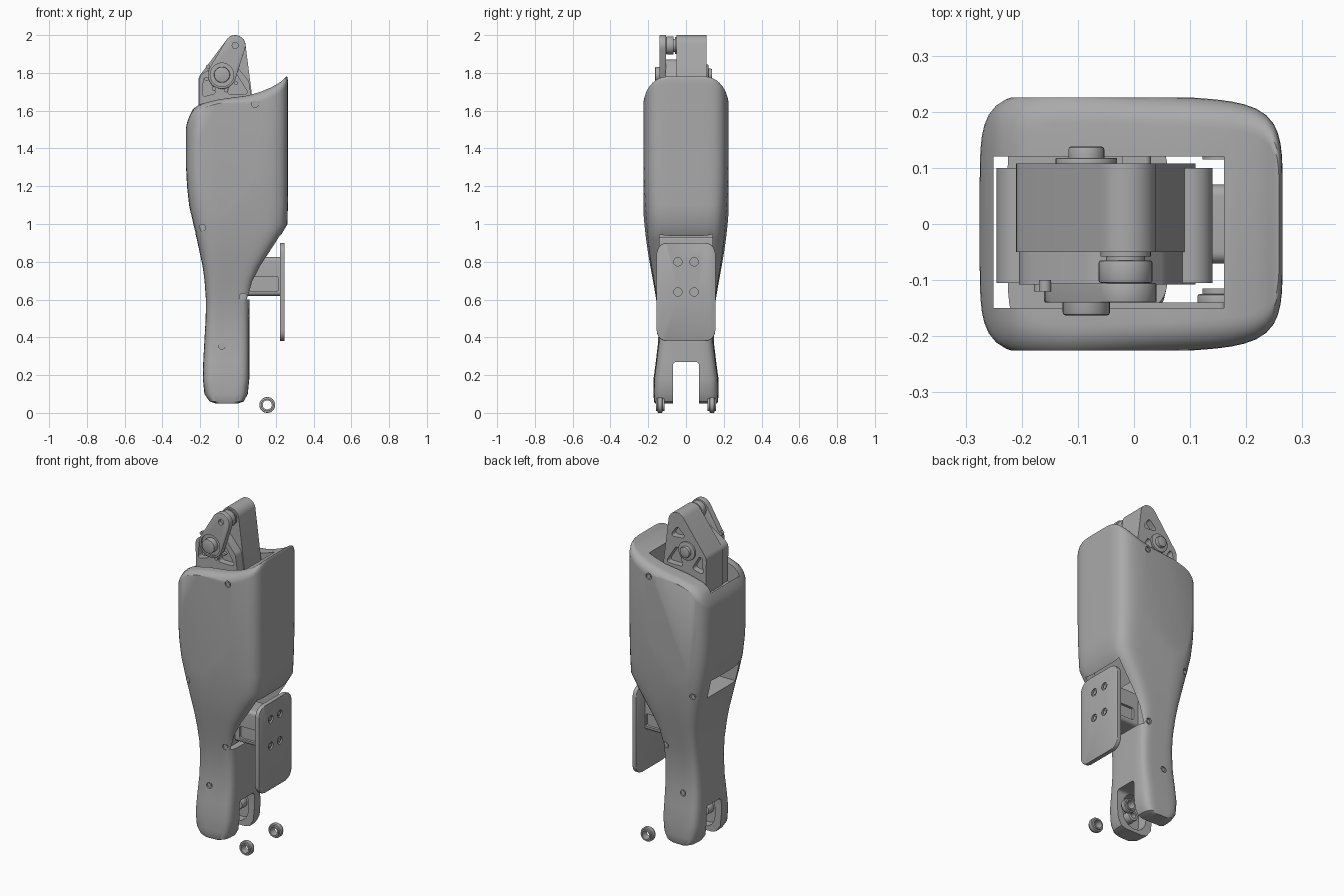
import bpy, bmesh, math
from mathutils import Vector
from mathutils.geometry import convex_hull_2d

if "Cube" in bpy.data.objects:
    bpy.data.objects.remove(bpy.data.objects["Cube"])

grey = bpy.data.materials.new("plain grey")
grey.use_nodes = True
COLOUR = (0.4, 0.4, 0.4, 1)
grey.diffuse_color = COLOUR
grey.node_tree.nodes["Principled BSDF"].inputs["Base Color"].default_value = COLOUR


def finish(name, bm):
    bmesh.ops.recalc_face_normals(bm, faces=bm.faces)
    mesh = bpy.data.meshes.new(name)
    bm.to_mesh(mesh)
    bm.free()
    mesh.materials.append(grey)
    ob = bpy.data.objects.new(name, mesh)
    bpy.context.collection.objects.link(ob)
    return ob


def hull(name, circles, a, b, axis="y", bevel=0):
    """Prism from a to b whose outline wraps a few circles (u, v, radius)."""
    pts = [Vector((u + r * math.cos(t * math.pi / 16), v + r * math.sin(t * math.pi / 16)))
           for u, v, r in circles for t in range(32)]
    outline = [pts[i] for i in convex_hull_2d(pts)]
    bm = bmesh.new()
    put = (lambda p, d: (p.x, d, p.y)) if axis == "y" else (lambda p, d: (d, p.x, p.y))
    ends = [[bm.verts.new(put(p, d)) for p in outline] for d in (a, b)]
    caps = [bm.faces.new(e) for e in ends]
    n = len(outline)
    for i in range(n):
        j = (i + 1) % n
        bm.faces.new((ends[0][i], ends[0][j], ends[1][j], ends[1][i]))
    if bevel:
        rims = list({e for f in caps for e in f.edges})
        bmesh.ops.bevel(bm, geom=rims, offset=bevel, segments=2, affect="EDGES", profile=0.5)
    return finish(name, bm)


def box(name, x0, x1, y0, y1, z0, z1, r=0.01):
    corners = [(x, z, r) for x in (x0 + r, x1 - r) for z in (z0 + r, z1 - r)]
    return hull(name, corners, y0, y1)


def cut(ob, *cutters):
    for c in cutters:
        c.hide_render = True
        mod = ob.modifiers.new("cut", "BOOLEAN")
        mod.operation, mod.solver, mod.object = "DIFFERENCE", "EXACT", c
        bpy.context.view_layer.objects.active = ob
        bpy.ops.object.modifier_apply(modifier=mod.name)
        bpy.data.objects.remove(c)


def interp(table, t):
    for p, q in zip(table, table[1:]):
        if t <= q[0]:
            k = max(0, (t - p[0]) / (q[0] - p[0]))
            return [a + (b - a) * k for a, b in zip(p[1:], q[1:])]
    return table[-1][1:]


# Housing: lofted rounded-square sections (height, left x, right x, half depth)
SECTIONS = [(.05, -.12, 0, .165), (.06, -.15, .03, .17), (.1, -.178, .052, .172),
            (.18, -.186, .06, .172), (.27, -.184, .06, .16), (.38, -.178, .06, .147),
            (.5, -.171, .06, .147), (.6, -.17, .062, .158), (.7, -.177, .085, .175),
            (.78, -.188, .125, .19), (.85, -.203, .17, .202), (.92, -.218, .215, .212),
            (1, -.238, .262, .221), (1.1, -.259, .264, .229), (1.2, -.27, .265, .234),
            (1.3, -.275, .265, .237), (1.4, -.275, .265, .237)]
TOP_EDGE = [(-.275, 1.56), (-.24, 1.61), (-.2, 1.635), (-.1, 1.66), (.05, 1.68),
            (.12, 1.7), (.18, 1.725), (.23, 1.755), (.265, 1.79)]
N = 96


def section(x0, x1, w):
    out = []
    for i in range(N):
        c, s = math.cos(2 * math.pi * i / N), math.sin(2 * math.pi * i / N)
        r = (abs(c) ** 6 + abs(s) ** 6) ** (-1 / 6)
        x = (x0 + x1) / 2 + r * c * (x1 - x0) / 2
        out.append((x, r * s * w * (1 - .24 * max(0, x + .1))))
    return out


bm = bmesh.new()
rings = [[bm.verts.new((x, y, z)) for x, y in section(a, b, w)] for z, a, b, w in SECTIONS]
ROUND = .055
for k in range(8):
    ang = k / 7 * math.pi / 2
    d, drop = ROUND * (1 - math.cos(ang)), ROUND * (1 - math.sin(ang))
    _, a, b, w = SECTIONS[-1]
    rings.append([bm.verts.new((x, y, interp(TOP_EDGE, x)[0] - drop))
                  for x, y in section(a + d, b - .15 * d, w - d)])
for lo, hi in zip(rings, rings[1:]):
    for i in range(N):
        j = (i + 1) % N
        bm.faces.new((lo[i], lo[j], hi[j], hi[i]))
for ring in (rings[0], rings[-1]):
    for i in range(N // 2):
        quad = [ring[i], ring[i + 1], ring[N - i - 1], ring[-i % N]]
        bm.faces.new(list(dict.fromkeys(quad)))
# Flat oval side panels
for side in (1, -1):
    res = bmesh.ops.bisect_plane(bm, geom=bm.verts[:] + bm.edges[:] + bm.faces[:],
                                 plane_co=(0, side * .225, 0), plane_no=(0, side, 0),
                                 clear_outer=True)
    edges = [e for e in res["geom_cut"] if isinstance(e, bmesh.types.BMEdge)]
    bmesh.ops.holes_fill(bm, edges=edges, sides=0)
housing = finish("housing", bm)

# Screw seats, placed on the housing skin
SCREWS = [(.09, 1.635), (-.19, .98), (.025, .615), (-.085, .355)]
seats = []
for x, z in SCREWS:
    for s in (1, -1):
        hit, loc, _, _ = housing.ray_cast((x, s, z), (0, -s, 0))
        seats.append((x, z, s, abs(loc.y)))
# Top cavity, lower opening and fork slot
cut(housing,
    box("cavity", -.25, .16, -.15, .12, .95, 2.1),
    box("opening", -.02, .225, -.14, .14, .6, 1.2),
    hull("fork_slot", [(s * .05, z, .02) for s in (1, -1) for z in (-.1, .25)], -.5, .5, "x"))
for s in (1, -1):
    cut(housing, hull("arm_pocket", [(-.062, .15, .08), (-.062, .2, .08)], s * .06, s * .13))
for x, z, s, y in seats:
    cut(housing, hull("seat", [(x, z, .018)], s * (y - .008), s * (y + .03)))
    hull("housing_screw", [(x, z, .011)], s * (y - .012), s * (y - .002))

# Pivot bosses inside the fork and loose bushings
for s in (1, -1):
    boss = hull("fork_boss", [(-.062, .16, .032)], s * .08, s * .14, bevel=.004)
    cut(boss, hull("bore", [(-.062, .16, .016)], s * .05, s * .12))
    bush = hull("bushing", [(.155, .042, .042)], s * .125, s * .15, bevel=.004)
    collar = hull("bushing_collar", [(.155, .042, .033)], s * .115, s * .16)
    for part in (bush, collar):
        cut(part, hull("bore", [(.155, .042, .024)], s * .05, s * .2))

# Mounting plate on a ribbed post
plate = hull("mounting_plate", [(s * .1, z, .055) for s in (1, -1) for z in (.435, .845)],
             .222, .247, "x", bevel=.004)
for y in (-.043, .043):
    for z in (.64, .8):
        cut(plate, hull("seat", [(y, z, .022)], .238, .3, "x"))
        hull("plate_screw", [(y, z, .012)], .23, .243, "x")
post = hull("plate_post", [(s * .05, z, .02) for s in (1, -1) for z in (.64, .805)], -.02, .225, "x")
for s in (1, -1):
    cut(post, box("groove", .06, .215, s * .055, s * .1, .645, .72))
box("post_base", -.03, .03, -.139, .139, .6, .93)

# Upper link: main block with recessed windows
HUB, TIP = (-.085, 1.79), (-.015, 1.945)
block = hull("upper_link", [(*TIP, .055), (-.16, 1.76, .05), (-.195, 1.3, .01), (.1, 1.4, .01)], -.05, .108)
WINDOWS = [[(-.02, 1.9), (-.05, 1.87), (.005, 1.865)],
           [(-.17, 1.76), (-.175, 1.69), (-.135, 1.7)],
           [(-.015, 1.78), (.035, 1.7), (-.04, 1.7)]]
for w in WINDOWS:
    cut(block, hull("window", [(x, z, .013) for x, z in w], .07, .2))
truss = hull("front_truss", [(-.16, 1.76, .045), (-.06, 1.82, .05), (.02, 1.74, .04),
                             (-.19, 1.4, .01), (.1, 1.4, .01)], -.108, -.05)
for w in WINDOWS[1:]:
    cut(truss, hull("window", [(x, z, .013) for x, z in w], -.2, -.07))
box("saddle", -.245, .14, -.105, .1, 1.2, 1.56, .04)

# Hub, lever and roller
lever = hull("lever", [(*TIP, .055), (*HUB, .075)], -.14, -.105, bevel=.003)
cut(lever, hull("pivot_hole", [(*TIP, .016)], -.2, -.12),
    hull("hub_seat", [(*HUB, .062)], -.2, -.13))
for a in range(5):
    t = math.radians(150 + a * 45)
    hull("hub_bolt", [(HUB[0] + .085 * math.cos(t), HUB[1] + .085 * math.sin(t), .011)], -.12, -.1)
hull("front_hub", [(*HUB, .042)], -.163, -.1, bevel=.005)
hull("rear_hub_ring", [(*HUB, .055)], .1, .118, bevel=.003)
hull("rear_hub", [(*HUB, .032)], .1, .138, bevel=.005)
hull("roller", [(*TIP, .048)], -.105, -.065, bevel=.004)
hull("roller_pin", [(*TIP, .035)], -.11, -.04)
hull("roller_washer", [(*TIP, .045)], -.058, -.05)

# Shading
bpy.ops.object.select_all(action="DESELECT")
for ob in bpy.context.scene.objects:
    if ob.type == "MESH" and grey.name in ob.data.materials:
        ob.select_set(True)
        bpy.context.view_layer.objects.active = ob
bpy.ops.object.shade_smooth_by_angle(angle=math.radians(32))
